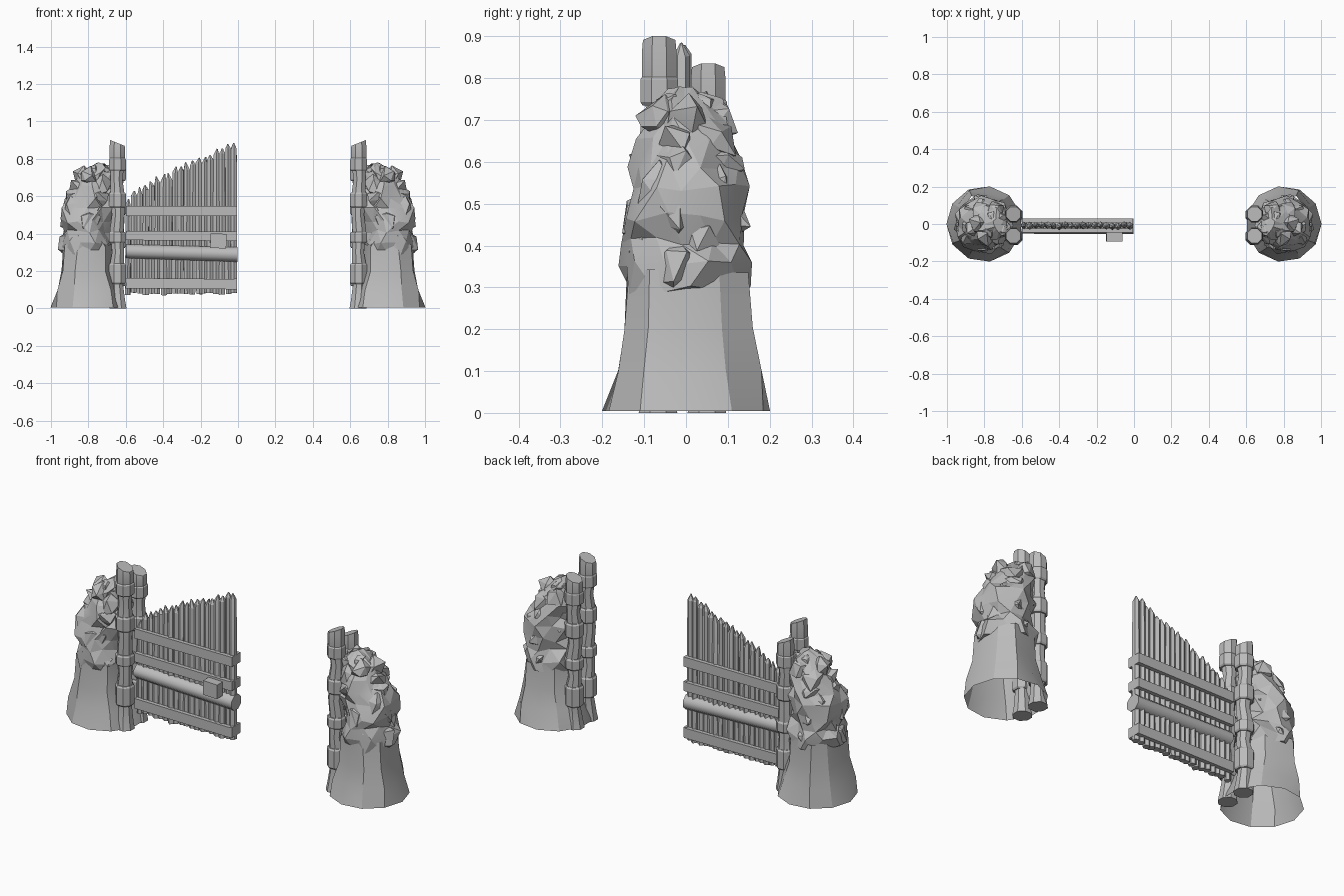
import bpy, bmesh, math, random
from mathutils import Vector, Matrix

random.seed(11)
cube = bpy.data.objects.get("Cube")
if cube:
    bpy.data.objects.remove(cube)

grey = bpy.data.materials.new("plain_grey")
grey.use_nodes = True
grey.diffuse_color = (0.5, 0.5, 0.5, 1)
grey.node_tree.nodes["Principled BSDF"].inputs["Base Color"].default_value = (0.5, 0.5, 0.5, 1)


def finish(name, bm, mirrored=False, angle=30):
    """Turn a bmesh into a shaded object, optionally repeated across x."""
    mesh = bpy.data.meshes.new(name)
    bm.to_mesh(mesh)
    bm.free()
    mesh.materials.append(grey)
    ob = bpy.data.objects.new(name, mesh)
    bpy.context.collection.objects.link(ob)
    bpy.ops.object.select_all(action="DESELECT")
    ob.select_set(True)
    bpy.context.view_layer.objects.active = ob
    bpy.ops.object.shade_smooth_by_angle(angle=math.radians(angle))
    if mirrored:
        ob.modifiers.new("other_side", "MIRROR").use_mirror_merge = False


def jitter(amount):
    return Vector(random.uniform(-amount, amount) for _ in range(3))


def loft(bm, rings, sides, rough=0.0, spread=0.0, triangles=False, closed=True):
    """Skin elliptical rings given as (z, x, y, radius x, radius y)."""
    loops = []
    for k, (z, x, y, rx, ry) in enumerate(rings):
        loop = []
        for i in range(sides):
            a = math.tau * (i + 0.5 * (k % 2 if triangles else 1)) / sides
            s = 1 + random.uniform(-spread, spread)
            co = Vector((x + s * rx * math.cos(a), y + s * ry * math.sin(a), z))
            loop.append(bm.verts.new(co + jitter(rough)))
        loops.append(loop)
    for k, (lo, hi) in enumerate(zip(loops, loops[1:])):
        for i in range(sides):
            j = (i + 1) % sides
            if not triangles:
                bm.faces.new((lo[i], lo[j], hi[j], hi[i]))
            elif k % 2:
                bm.faces.new((lo[i], lo[j], hi[j]))
                bm.faces.new((lo[i], hi[j], hi[i]))
            else:
                bm.faces.new((lo[i], lo[j], hi[i]))
                bm.faces.new((lo[j], hi[j], hi[i]))
    if closed:
        bm.faces.new(loops[0][::-1])
        bm.faces.new(loops[-1])
    return loops


def box(bm, x0, x1, y0, y1, z0, z1, tilt=0.0):
    place = Matrix.Translation(((x0 + x1) / 2, (y0 + y1) / 2, (z0 + z1) / 2))
    size = Matrix.Diagonal((x1 - x0, y1 - y0, z1 - z0, 1))
    bmesh.ops.create_cube(bm, size=1, matrix=place @ Matrix.Rotation(tilt, 4, "Y") @ size)


# Flared skirt at the foot of each mound, open below
bm = bmesh.new()
skirt = loft(bm, [(0.004, -0.8, 0, 0.203, 0.203), (0.1, -0.805, 0, 0.172, 0.178),
                  (0.2, -0.81, 0, 0.142, 0.158), (0.34, -0.805, 0, 0.135, 0.152)],
             11, closed=False)
for loop in skirt[1:]:
    for i, v in enumerate(loop):
        v.co += jitter(0.005)
        v.co.x += 0.012 * (i % 3 - 1) * (-0.805 - v.co.x) / 0.15
        v.co.y -= 0.012 * (i % 3 - 1) * v.co.y / 0.15
finish("mound_skirt", bm, True, 24)

# Jagged rock above the skirt, leaning towards the posts
bm = bmesh.new()
profile = [(0.29, -0.805, 0.13, 0.14), (0.35, -0.805, 0.137, 0.155),
           (0.41, -0.805, 0.125, 0.14), (0.47, -0.815, 0.14, 0.142),
           (0.535, -0.81, 0.138, 0.132), (0.595, -0.79, 0.12, 0.125),
           (0.65, -0.775, 0.112, 0.11), (0.70, -0.765, 0.098, 0.10),
           (0.74, -0.745, 0.07, 0.075), (0.768, -0.73, 0.03, 0.035)]
loft(bm, [(z, x, 0, rx, ry) for z, x, rx, ry in profile], 12, 0.014, 0.11, True)
finish("mound_rock", bm, True, 12)

# Broad broken slabs sunk into the rock
bm = bmesh.new()
for z, x, rx, ry in profile[1:-1]:
    start = random.uniform(0, math.tau)
    for k in range(4):
        a = start + math.tau * k / 4 + random.uniform(-0.3, 0.3)
        centre = Vector((x + rx * 0.68 * math.cos(a), ry * 0.68 * math.sin(a), z))
        stone = bmesh.ops.create_icosphere(
            bm, subdivisions=1, radius=random.uniform(0.048, 0.064) * min(1, rx / 0.11),
            matrix=Matrix.Translation(centre))
        for v in stone["verts"]:
            v.co += jitter(0.015)
            v.co.x = min(v.co.x, -0.645)
finish("mound_slabs", bm, True, 12)


# Bound posts: a wobbling trunk with bands and a slanted top
def post(name, y, height):
    bm = bmesh.new()
    s = height / 0.885
    trunk = [(0, 0.003, 0.05), (0.04, 0.002, 0.043), (0.12, -0.002, 0.036),
             (0.24, -0.002, 0.04), (0.3, 0.003, 0.034), (0.42, -0.003, 0.04),
             (0.5, 0.004, 0.036), (0.62, 0, 0.04), (0.69, -0.004, 0.034),
             (0.81, 0, 0.045), (0.86, 0, 0.045), (0.885, 0, 0.042)]
    top = loft(bm, [(z * s, -0.645 + dx, y - dx, r, r) for z, dx, r in trunk], 8)[-1]
    for v in top:
        v.co.z -= (v.co.x + 0.645) * 0.4
    for z, h in ((0.13, 0.11), (0.35, 0.06), (0.54, 0.08), (0.735, 0.07)):
        e = 0.008
        loft(bm, [(z * s, -0.645, y, 0.043, 0.043), (z * s + e, -0.645, y, 0.049, 0.049),
                  (z * s + h - e, -0.645, y, 0.049, 0.049),
                  (z * s + h, -0.645, y, 0.043, 0.043)], 8)
    finish(name, bm, True, 25)


post("front_post", -0.064, 0.885)
post("back_post", 0.053, 0.82)

# Pointed stakes of the gate, rising towards the free end
bm = bmesh.new()
count = 19
for i in range(count):
    t = i / (count - 1)
    x = -0.588 + 0.566 * t
    tip = 0.585 + 0.30 * t ** 0.72 + random.uniform(-0.015, 0.015)
    r = random.uniform(0.016, 0.02)
    y = -0.009 + random.uniform(-0.005, 0.005)
    foot = random.uniform(0.07, 0.085)
    lean = random.uniform(-0.004, 0.004)
    shoulder = tip - random.uniform(0.02, 0.042)
    loft(bm, [(foot, x + lean, y, r, r * 1.1), (0.35, x, y, r, r * 1.1),
              (shoulder, x, y, r * 0.95, r * 1.05),
              (tip, x + random.uniform(-0.008, 0.008), y, 0.003, 0.003)], 6, 0.0015)
finish("gate_stakes", bm, angle=25)

# Flat rails on both faces of the gate, joined round the free end
bm = bmesh.new()
for z0, z1, tilt in ((0.105, 0.16, 0.01), (0.363, 0.413, 0.008), (0.495, 0.548, 0)):
    for y0, y1 in ((-0.046, -0.024), (0.008, 0.03)):
        box(bm, -0.6, -0.008, y0, y1, z0, z1, tilt)
    box(bm, -0.018, -0.005, -0.046, 0.03, z0, z1)
finish("gate_rails", bm)

# Round bar through the middle of the gate
bm = bmesh.new()
loft(bm, [(-0.6, 0, 0, 0.04, 0.043), (-0.3, 0, 0, 0.041, 0.045),
          (-0.03, 0, 0, 0.042, 0.046), (-0.002, 0, 0, 0.044, 0.046)], 8)
for v in bm.verts:
    along, across = v.co.z, v.co.x
    v.co = Vector((along, v.co.y - 0.012, 0.297 + across + 0.03 * (-0.3 - along)))
bmesh.ops.reverse_faces(bm, faces=bm.faces)
bmesh.ops.recalc_face_normals(bm, faces=bm.faces)
finish("gate_bar", bm, angle=50)

# Latch block on the front
bm = bmesh.new()
box(bm, -0.148, -0.062, -0.094, -0.045, 0.322, 0.4, 0.03)
finish("latch_block", bm)
